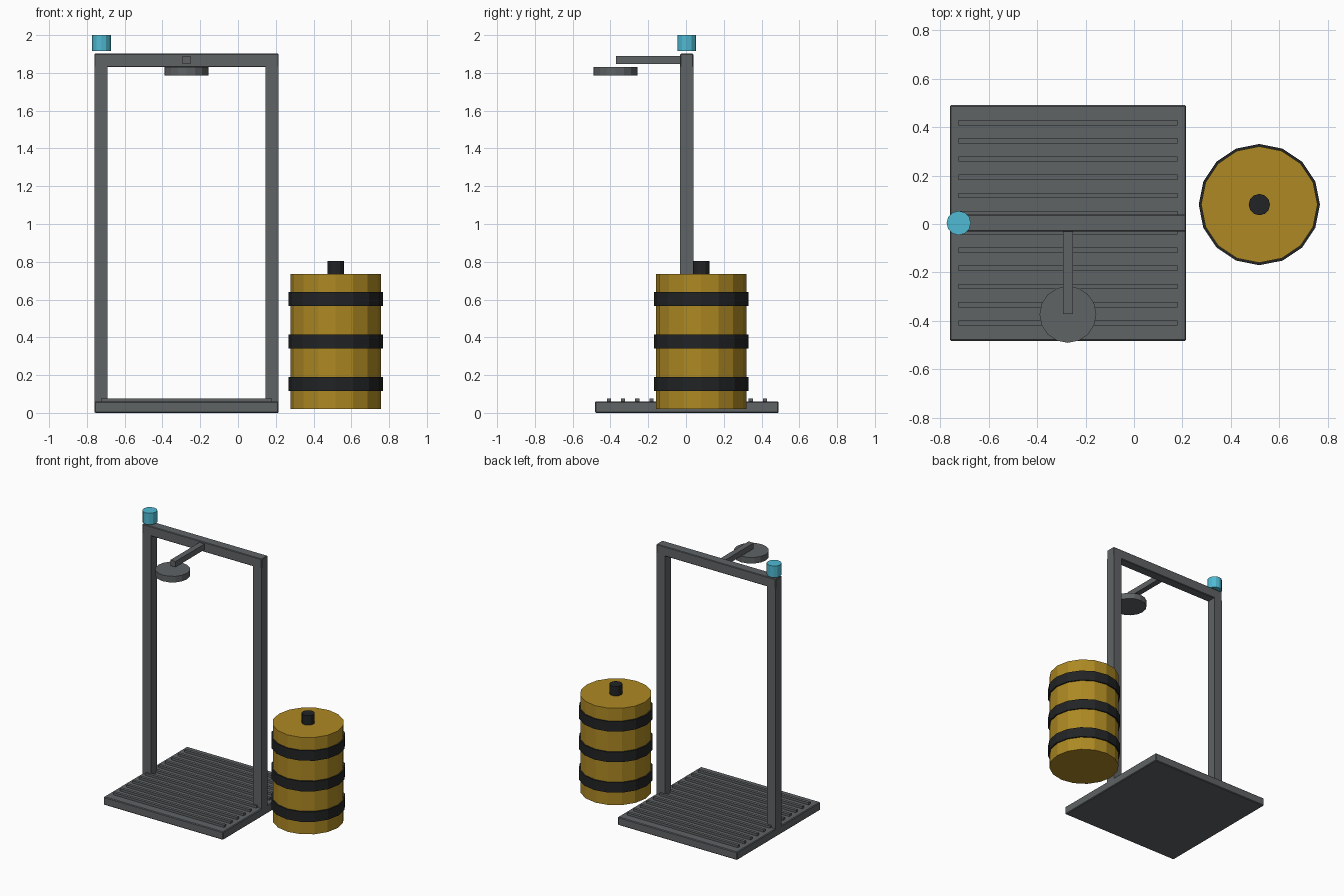
import bpy, bmesh
from math import pi
from mathutils import Matrix, Vector

if "Cube" in bpy.data.objects:
    bpy.data.objects.remove(bpy.data.objects["Cube"])


def material(name, rgb):
    m = bpy.data.materials.new(name)
    m.diffuse_color = (*rgb, 1)
    m.use_nodes = True
    m.node_tree.nodes["Principled BSDF"].inputs["Base Color"].default_value = m.diffuse_color
    return m


GREY = material("dark_grey_metal", (0.115, 0.125, 0.13))
GOLD = material("ochre_yellow", (0.42, 0.25, 0.017))
BLACK = material("black_rubber", (0.016, 0.017, 0.018))
CYAN = material("cyan_plastic", (0.08, 0.49, 0.65))


def finish(name, bm, mat, bevel=0):
    me = bpy.data.meshes.new(name)
    bm.to_mesh(me)
    bm.free()
    me.materials.append(mat)
    ob = bpy.data.objects.new(name, me)
    bpy.context.collection.objects.link(ob)
    if bevel:
        mod = ob.modifiers.new("soft_edges", "BEVEL")
        mod.width, mod.segments = bevel, 1
    return ob


def box(name, lo, hi, mat, bevel=0):
    lo, hi = Vector(lo), Vector(hi)
    bm = bmesh.new()
    bmesh.ops.create_cube(bm, size=1, matrix=Matrix.Translation((lo + hi) / 2)
                          @ Matrix.Diagonal((*(hi - lo), 1)))
    return finish(name, bm, mat, bevel)


def cylinder(name, x, y, z0, z1, r, sides, mat):
    bm = bmesh.new()
    bmesh.ops.create_cone(bm, cap_ends=True, segments=sides, radius1=r, radius2=r,
                          depth=z1 - z0, matrix=Matrix.Translation((x, y, (z0 + z1) / 2)))
    return finish(name, bm, mat)


X0, X1 = -0.76, 0.215      # frame width
MID = (X0 + X1) / 2
YC, T = 0.004, 0.07        # frame plane and tube thickness

# floor tray with raised slats
box("floor_tray", (X0, -0.482, 0), (X1, 0.49, 0.06), GREY, 0.005)
for i in range(12):
    y = 0.418 - 0.0751 * i
    box(f"floor_slat_{i + 1}", (-0.724, y - 0.011, 0.055), (0.18, y + 0.011, 0.077), GREY)

# frame: two posts under a top beam
for side, x in (("left", X0), ("right", X1 - T)):
    box(f"{side}_post", (x, YC - T / 2, 0.055), (x + T, YC + T / 2, 1.835), GREY)
box("top_beam", (X0, YC - T / 2, 1.83), (X1, YC + T / 2, 1.902), GREY, 0.004)

# shower arm and head
box("shower_arm", (MID - 0.021, -0.371, 1.848), (MID + 0.021, YC - 0.03, 1.89), GREY)
cylinder("shower_head", MID, -0.373, 1.785, 1.83, 0.117, 16, GREY)

# cyan cap above the left post
cylinder("post_cap", -0.723, YC, 1.915, 2.0, 0.05, 12, CYAN)

# water barrel with bands and a stopper
BX, BY = 0.517, 0.08
cylinder("barrel_body", BX, BY, 0.02, 0.735, 0.24, 16, GOLD)
for i, z in enumerate((0.153, 0.378, 0.604)):
    cylinder(f"barrel_band_{i + 1}", BX, BY, z - 0.037, z + 0.037, 0.25, 16, BLACK)
cylinder("barrel_stopper", BX, BY, 0.73, 0.805, 0.044, 12, BLACK)
